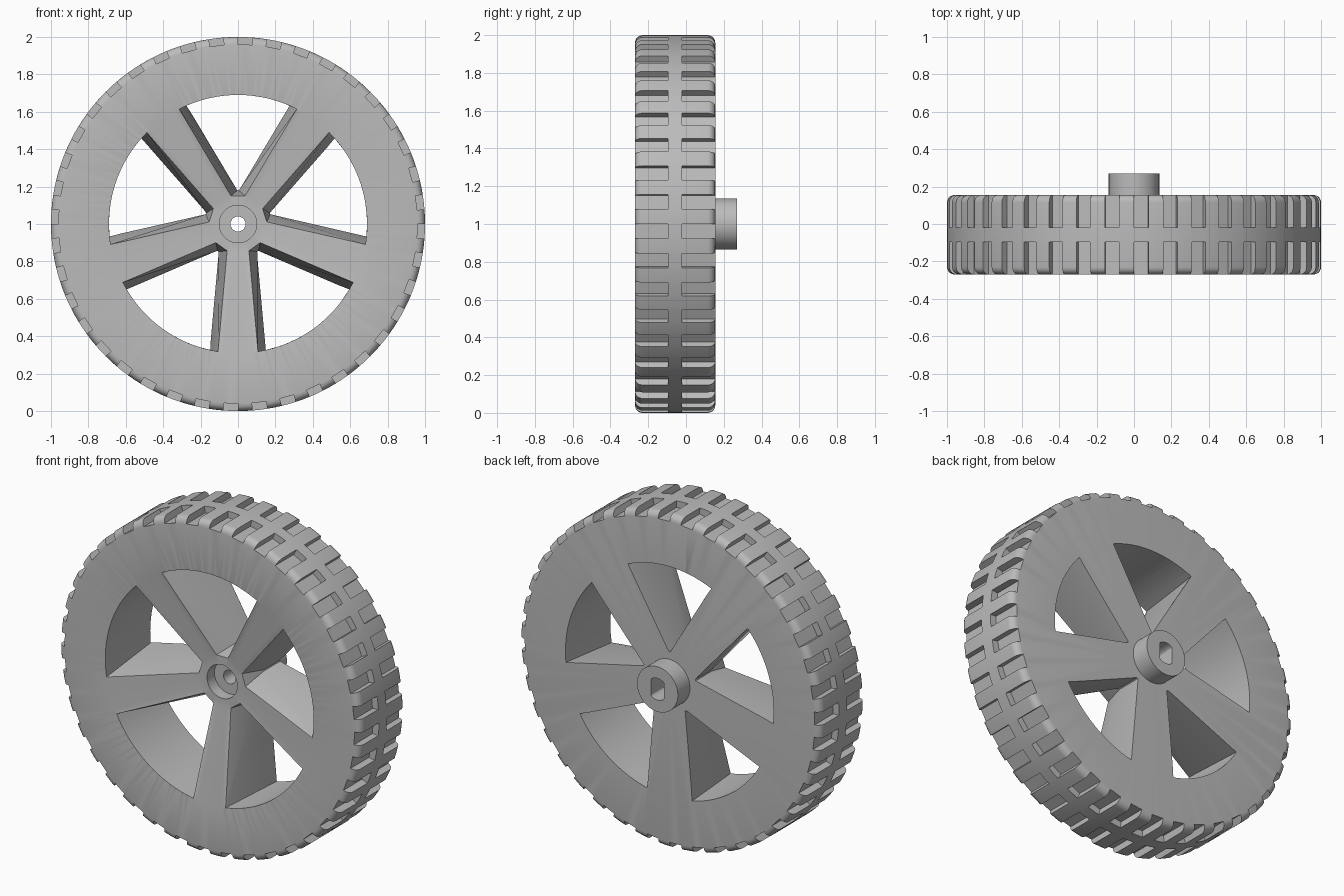
import bpy, bmesh
from math import sin, cos, pi, radians
from mathutils import Matrix, Vector

if "Cube" in bpy.data.objects:
    bpy.data.objects.remove(bpy.data.objects["Cube"])

FRONT, BACK, BOSS = -0.27, 0.155, 0.27
RIM = 0.69            # outer radius of the window openings
SPOKES, LUGS = 5, 40


def polar(angle, r, y):
    """Point at a clockwise angle from the top of the wheel."""
    return Vector((r * sin(angle), y, 1 + r * cos(angle)))


def make_object(name, bm):
    bmesh.ops.recalc_face_normals(bm, faces=bm.faces)
    mesh = bpy.data.meshes.new(name)
    bm.to_mesh(mesh)
    bm.free()
    obj = bpy.data.objects.new(name, mesh)
    bpy.context.collection.objects.link(obj)
    return obj


def loft(bm, rings):
    """Closed solid through rings of equal length."""
    rows = [[bm.verts.new(p) for p in ring] for ring in rings]
    n = len(rows[0])
    for a, b in zip(rows, rows[1:]):
        for i in range(n):
            j = (i + 1) % n
            bm.faces.new((a[i], a[j], b[j], b[i]))
    bm.faces.new(rows[0])
    bm.faces.new(rows[-1])


# Wheel body: tyre, dished face, hub and boss revolved from one section
def fillet(cy, start):
    return [(0.96 + 0.04 * cos(start + k * pi / 10), cy + 0.04 * sin(start + k * pi / 10))
            for k in range(6)]


section = [(0.04, -0.08), (0.1, -0.08), (0.1, -0.15), (0.155, -0.15), (RIM, FRONT)]
section += fillet(FRONT + 0.04, -pi / 2) + fillet(BACK - 0.04, 0)
section += [(0.135, BACK), (0.135, BOSS), (0.04, BOSS)]

bm = bmesh.new()
STEPS = 160
rows = [[bm.verts.new(polar(2 * pi * k / STEPS, r, y)) for r, y in section]
        for k in range(STEPS)]
for k in range(STEPS):
    a, b = rows[k], rows[(k + 1) % STEPS]
    for i in range(len(section)):
        j = (i + 1) % len(section)
        bm.faces.new((a[i], a[j], b[j], b[i]))
wheel = make_object("wheel", bm)

# Window cutter: wedge openings with drafted walls and a bevel growing to the hub
def window_ring(mid, inner_angle, inner_r, inner_y, outer_angle, outer_y):
    ring = [polar(mid + s * inner_angle, inner_r, inner_y) for s in (-1, 1)]
    ring += [polar(mid + outer_angle * (1 - k / 8), RIM, outer_y) for k in range(17)]
    return ring


bm = bmesh.new()
wide, narrow, hub_angle = radians(27.1), radians(23.4), radians(14)
for k in range(SPOKES):
    mid = 2 * pi * k / SPOKES
    loft(bm, [window_ring(mid, 0.02, 0.18, BACK + 0.02, narrow, BACK + 0.02),
              window_ring(mid, 0.02, 0.18, 0.0, wide - 0.002, FRONT + 0.01),
              window_ring(mid, hub_angle, 0.155, -0.15, wide, FRONT),
              window_ring(mid, hub_angle, 0.155, FRONT - 0.1, wide, FRONT - 0.1)])
windows = make_object("window_cutter", bm)

# Tread cutter: two rows of notches either side of a solid centre band
bm = bmesh.new()
for k in range(LUGS):
    turn = Matrix.Translation((0, 0, 1)) @ Matrix.Rotation(2 * pi * (k + 0.25) / LUGS, 4, 'Y')
    for y0, y1 in ((FRONT - 0.05, -0.095), (-0.02, BACK + 0.05)):
        box = Matrix.Translation((0, (y0 + y1) / 2, 1.01)) @ Matrix.Diagonal((0.077, y1 - y0, 0.1, 1))
        bmesh.ops.create_cube(bm, size=1, matrix=turn @ box)
notches = make_object("tread_cutter", bm)

# Axle socket cutter: round hole with two flats, sunk into the boss
bm = bmesh.new()
outline = [polar(2 * pi * k / 48, 0.065, 0) for k in range(48)]
for p in outline:
    p.x = max(-0.043, min(0.043, p.x))
loft(bm, [[p + Vector((0, y, 0)) for p in outline] for y in (0.1, BOSS + 0.05)])
socket = make_object("socket_cutter", bm)

# Cut the openings, then drop the cutters
bpy.context.view_layer.objects.active = wheel
wheel.select_set(True)
for cutter in (windows, notches, socket):
    cutter.hide_render = True
    mod = wheel.modifiers.new(cutter.name, 'BOOLEAN')
    mod.operation, mod.solver, mod.object = 'DIFFERENCE', 'EXACT', cutter
    bpy.ops.object.modifier_apply(modifier=mod.name)
    bpy.data.objects.remove(cutter)

# Single grey plastic
grey = bpy.data.materials.new("grey_plastic")
grey.use_nodes = True
colour = (0.5, 0.5, 0.5, 1)
grey.diffuse_color = colour
grey.node_tree.nodes["Principled BSDF"].inputs["Base Color"].default_value = colour
wheel.data.materials.clear()
wheel.data.materials.append(grey)
bpy.ops.object.shade_smooth_by_angle(angle=radians(30))
